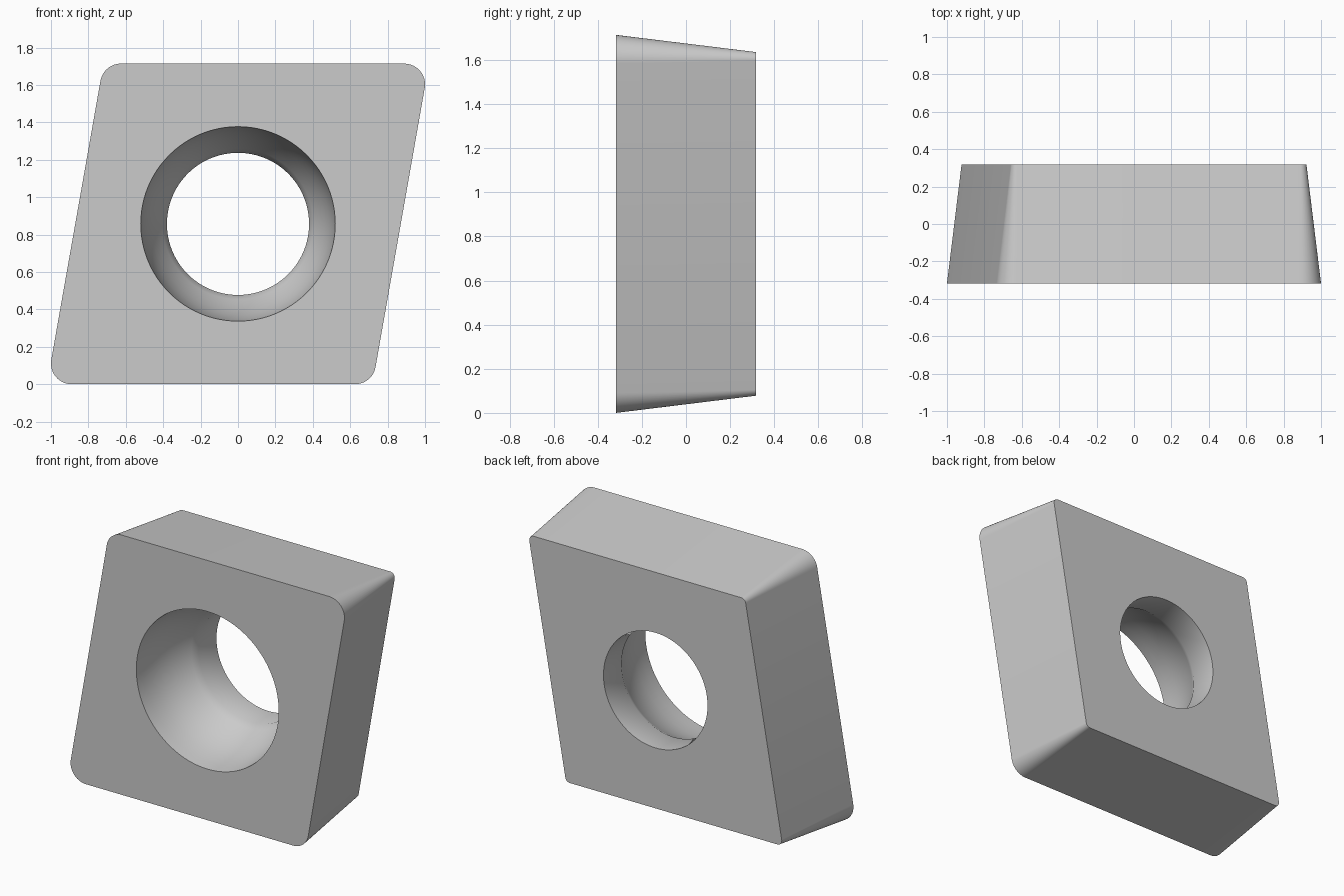
import bpy, bmesh
from math import sin, cos, tan, pi, radians

if "Cube" in bpy.data.objects:
    bpy.data.objects.remove(bpy.data.objects["Cube"])

R, R_CORNER = 0.857, 0.111          # half height, front corner radius
HALF = 0.318                        # half thickness
LEAN = radians(10)
DRAFT = 2 * HALF * tan(radians(7))  # inward taper of the sides at the back
K = R - R_CORNER

bm = bmesh.new()


def outline(y, r, steps=12):
    """Rounded rhombus ring; corner centres are shared front and back."""
    acute = K * (1 + sin(LEAN)) / cos(LEAN)
    obtuse = K * (1 - sin(LEAN)) / cos(LEAN)
    d = 10
    corners = [(acute, K, -d, 90), (-obtuse, K, 90, 180 - d),
               (-acute, -K, 180 - d, 270), (obtuse, -K, 270, 360 - d)]
    ring = []
    for cx, cz, a0, a1 in corners:
        for i in range(steps + 1):
            a = radians(a0 + (a1 - a0) * i / steps)
            ring.append(bm.verts.new((cx + r * cos(a), y, R + cz + r * sin(a))))
    return ring


def circle(y, r, n=96):
    return [bm.verts.new((r * cos(2 * pi * i / n), y, R + r * sin(2 * pi * i / n)))
            for i in range(n)]


def bridge(a, b):
    n = len(a)
    for i in range(n):
        j = (i + 1) % n
        bm.faces.new((a[i], a[j], b[j], b[i]))


def ring_edges(ring):
    return [bm.edges.get((ring[i - 1], ring[i])) for i in range(len(ring))]


# tapered outer sides
front = outline(-HALF, R_CORNER)
back = outline(HALF, R_CORNER - DRAFT)
bridge(front, back)

# flared screw hole
profile = [(-HALF, 0.52), (-0.25, 0.514), (-0.17, 0.503), (-0.10, 0.486),
           (-0.03, 0.462), (0.04, 0.43), (0.09, 0.403), (0.13, 0.38), (HALF, 0.38)]
hole = [circle(y, r) for y, r in profile]
for a, b in zip(hole, hole[1:]):
    bridge(a, b)

# flat front and back faces around the hole
for outer, inner in ((front, hole[0]), (back, hole[-1])):
    bmesh.ops.triangle_fill(bm, use_beauty=True, use_dissolve=False,
                            edges=ring_edges(outer) + ring_edges(inner))

bmesh.ops.recalc_face_normals(bm, faces=bm.faces)
mesh = bpy.data.meshes.new("cutting_insert")
bm.to_mesh(mesh)
bm.free()
insert = bpy.data.objects.new("cutting_insert", mesh)
bpy.context.collection.objects.link(insert)
bpy.context.view_layer.objects.active = insert
insert.select_set(True)
bpy.ops.object.shade_smooth_by_angle(angle=radians(40))
